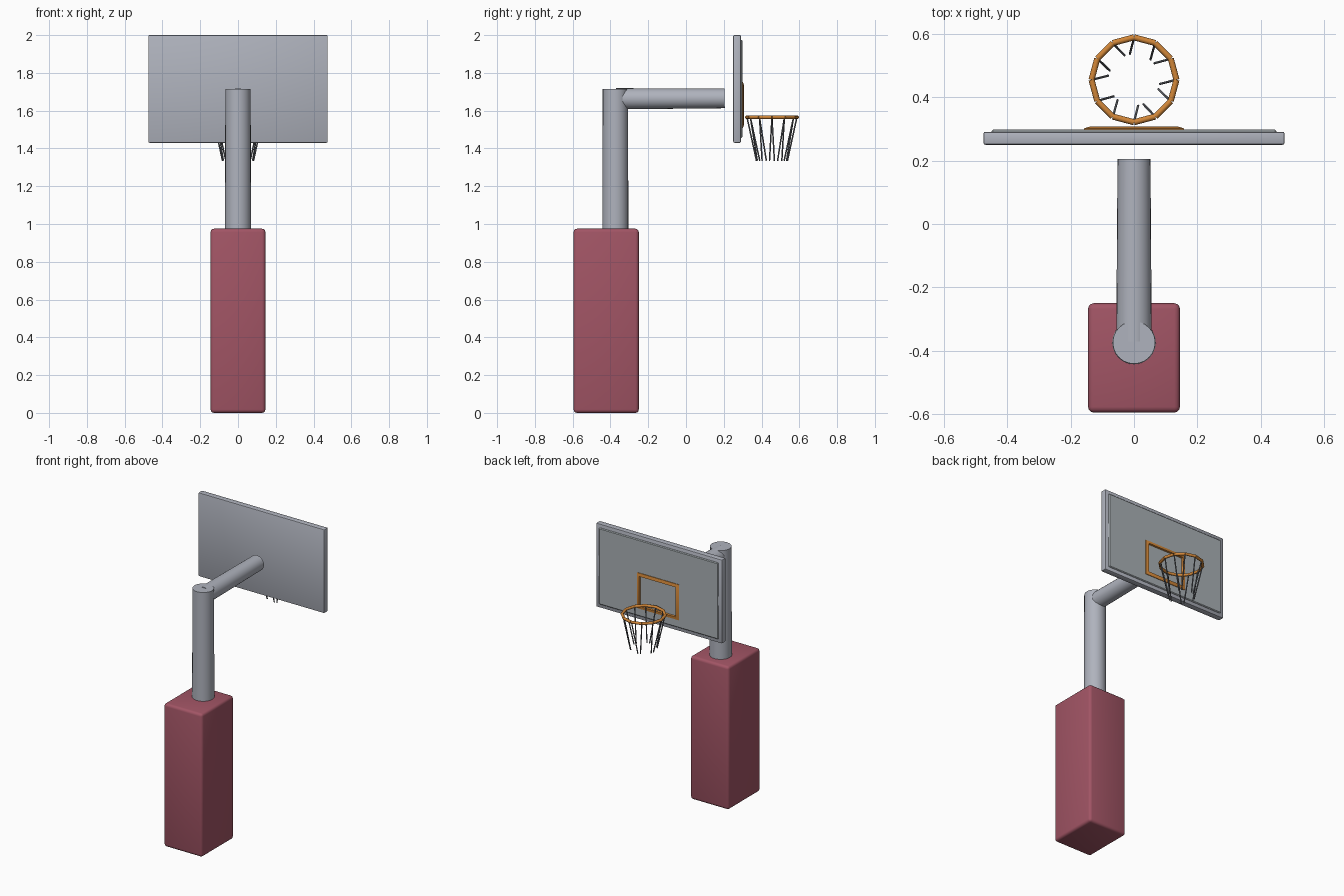
import bpy, bmesh, math
from mathutils import Vector, Matrix

cube = bpy.data.objects.get("Cube")
if cube:
    bpy.data.objects.remove(cube, do_unlink=True)


def material(name, rgb):
    m = bpy.data.materials.new(name)
    m.use_nodes = True
    m.diffuse_color = (*rgb, 1)
    m.node_tree.nodes["Principled BSDF"].inputs["Base Color"].default_value = (*rgb, 1)
    return m


STEEL = material("steel grey", (0.43, 0.45, 0.51))
PANEL = material("panel grey", (0.40, 0.44, 0.46))
RED = material("padding red", (0.36, 0.09, 0.13))
ORANGE = material("rim orange", (0.64, 0.24, 0.04))
CORD = material("cord grey", (0.14, 0.15, 0.17))


def finish(name, bm, mat, angle=35):
    bmesh.ops.recalc_face_normals(bm, faces=bm.faces[:])
    mesh = bpy.data.meshes.new(name)
    bm.to_mesh(mesh)
    bm.free()
    mesh.materials.append(mat)
    ob = bpy.data.objects.new(name, mesh)
    bpy.context.collection.objects.link(ob)
    bpy.ops.object.select_all(action='DESELECT')
    ob.select_set(True)
    bpy.context.view_layer.objects.active = ob
    bpy.ops.object.shade_smooth_by_angle(angle=math.radians(angle))
    return ob


def box(name, low, high, mat, bevel, segments=3):
    low, high = Vector(low), Vector(high)
    bm = bmesh.new()
    bmesh.ops.create_cube(bm, size=1, matrix=Matrix.Translation((low + high) / 2)
                          @ Matrix.Diagonal((*(high - low), 1)))
    bmesh.ops.bevel(bm, geom=bm.edges[:], offset=bevel, segments=segments,
                    profile=0.5, affect='EDGES')
    return finish(name, bm, mat)


def add_rod(bm, start, end, r1, r2, sides):
    start, end = Vector(start), Vector(end)
    d = end - start
    place = Matrix.Translation((start + end) / 2) @ d.to_track_quat('Z', 'Y').to_matrix().to_4x4()
    bmesh.ops.create_cone(bm, cap_ends=True, segments=sides, radius1=r1, radius2=r2,
                          depth=d.length, matrix=place)


def rod(name, start, end, r1, r2, mat, sides=24):
    bm = bmesh.new()
    add_rod(bm, start, end, r1, r2, sides)
    return finish(name, bm, mat)


# Padded base and the bent support
box("padded_base", (-0.145, -0.595, 0), (0.145, -0.25, 0.975), RED, 0.018)
rod("upright_pole", (0, -0.374, 0.95), (0, -0.374, 1.715), 0.069, 0.067, STEEL)
rod("support_arm", (0, -0.37, 1.663), (0, 0.205, 1.665), 0.056, 0.052, STEEL)

# Backboard with a raised playing panel
box("backboard", (-0.475, 0.25, 1.43), (0.475, 0.291, 2.0), STEEL, 0.006, 2)
box("board_panel", (-0.45, 0.285, 1.455), (0.45, 0.298, 1.975), PANEL, 0.005, 1)

# Target frame: rectangular loops joined into a sloped moulding
bm = bmesh.new()
loops = []
for w, h, y in ((0.157, 0.121, 0.295), (0.157, 0.121, 0.302),
                (0.137, 0.101, 0.308), (0.133, 0.097, 0.295)):
    loops.append([bm.verts.new((sx * w, y, 1.63 + sz * h))
                  for sx, sz in ((-1, -1), (1, -1), (1, 1), (-1, 1))])
for a, b in zip(loops, loops[1:] + loops[:1]):
    for i in range(4):
        j = (i + 1) % 4
        bm.faces.new((a[i], a[j], b[j], b[i]))
finish("target_frame", bm, ORANGE)

# Hoop made of twelve straight bars, with a cord hanging from every joint
COUNT = 12
CENTRE = Vector((0, 0.455, 1.565))


def around(angle, radius, drop=0):
    return CENTRE + Vector((radius * math.cos(angle), radius * math.sin(angle), -drop))


hoop, net = bmesh.new(), bmesh.new()
for i in range(COUNT):
    a = math.tau * i / COUNT
    add_rod(hoop, around(a, 0.134), around(a + math.tau / COUNT, 0.134), 0.0095, 0.0095, 8)
    twist = math.radians(9 if i % 2 else -9)
    add_rod(net, around(a, 0.132), around(a + twist, 0.083, 0.23), 0.004, 0.004, 6)
finish("hoop", hoop, ORANGE, 50)
finish("net_cords", net, CORD, 65)
